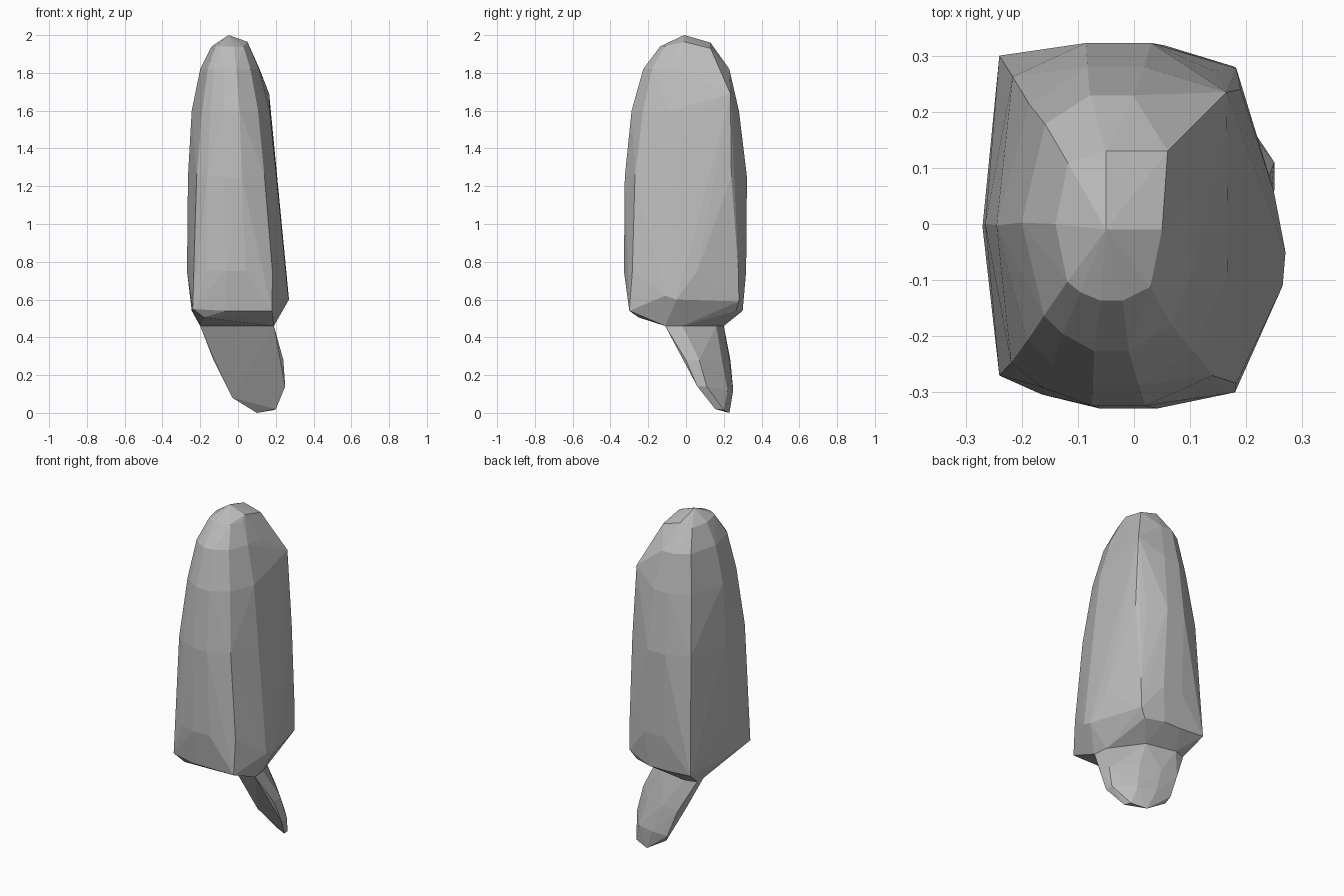
import bpy
import bmesh

cube = bpy.data.objects.get("Cube")
if cube:
    bpy.data.objects.remove(cube)

grey = bpy.data.materials.new("stone grey")
grey.use_nodes = True
COLOUR = (0.5, 0.5, 0.5, 1)
grey.diffuse_color = COLOUR
grey.node_tree.nodes["Principled BSDF"].inputs["Base Color"].default_value = COLOUR


def faceted_hull(name, points):
    """Flat-shaded convex solid around a set of points."""
    bm = bmesh.new()
    for p in points:
        bm.verts.new(p)
    result = bmesh.ops.convex_hull(bm, input=bm.verts[:])
    spare = {g for g in result["geom_interior"] + result["geom_unused"]
             if isinstance(g, bmesh.types.BMVert) and g.is_valid}
    bmesh.ops.delete(bm, geom=list(spare), context="VERTS")
    bmesh.ops.recalc_face_normals(bm, faces=bm.faces[:])
    mesh = bpy.data.meshes.new(name)
    bm.to_mesh(mesh)
    bm.free()
    mesh.materials.append(grey)
    obj = bpy.data.objects.new(name, mesh)
    bpy.context.collection.objects.link(obj)
    return obj


# Rounded, slightly lopsided cross-section of the body in unit size
section = [(-.85, .85), (-.25, 1), (.25, 1), (.75, .88), (1, .2), (1, -.3),
           (.75, -.87), (.2, -1), (-.2, -1), (-.6, -.93), (-.86, -.8), (-1, 0)]

# Body rings: height, x range, y range, corner rounding
rings = [(.54, -.245, .2, -.3, .3, 0),
         (.75, -.27, .25, -.33, .32, .02),
         (1.25, -.265, .21, -.33, .33, .09),
         (1.6, -.245, .18, -.3, .295, .2),
         (1.82, -.2, .12, -.235, .24, .18),
         (1.94, -.14, .06, -.14, .14, .12)]

body = []
for z, x0, x1, y0, y1, rounding in rings:
    for u, v in section:
        pull = 1 - rounding * abs(u * v)
        body.append(((x0 + x1 + u * pull * (x1 - x0)) / 2,
                     (y0 + y1 + v * pull * (y1 - y0)) / 2, z))

# Crest, left shoulder and lower corners
body += [(-.05, -.01, 2), (-.05, .13, 1.96), (.05, -.01, 1.965), (.06, .13, 1.93),
         (.165, .235, 1.69), (.19, .24, 1.25), (.27, -.05, .6), (.265, -.11, .62),
         (.18, .28, .59), (.18, -.3, .54), (-.24, -.27, .55), (-.24, .3, .55),
         (-.18, -.25, .505)]

# Slanted edge shared by the body underside and the tail
joint = [(.19, -.11, .46), (.18, -.02, .46), (.05, .16, .46),
         (-.13, .2, .46), (-.2, .18, .46), (-.2, .12, .46)]
faceted_hull("body", body + joint)

# Thin leaning tail below the body
tail = joint + [(.24, 0, .28), (.235, .07, .28), (.12, .19, .28), (0, .23, .28),
                (-.11, .235, .28), (-.13, .19, .28), (.25, .06, .14), (.25, .11, .14),
                (.16, .22, .12), (.05, .25, .12), (-.05, .25, .12), (-.065, .22, .15),
                (.2, .155, .02), (.19, .2, .015), (.1, .23, 0), (-.03, .23, .08)]
faceted_hull("tail", tail)
